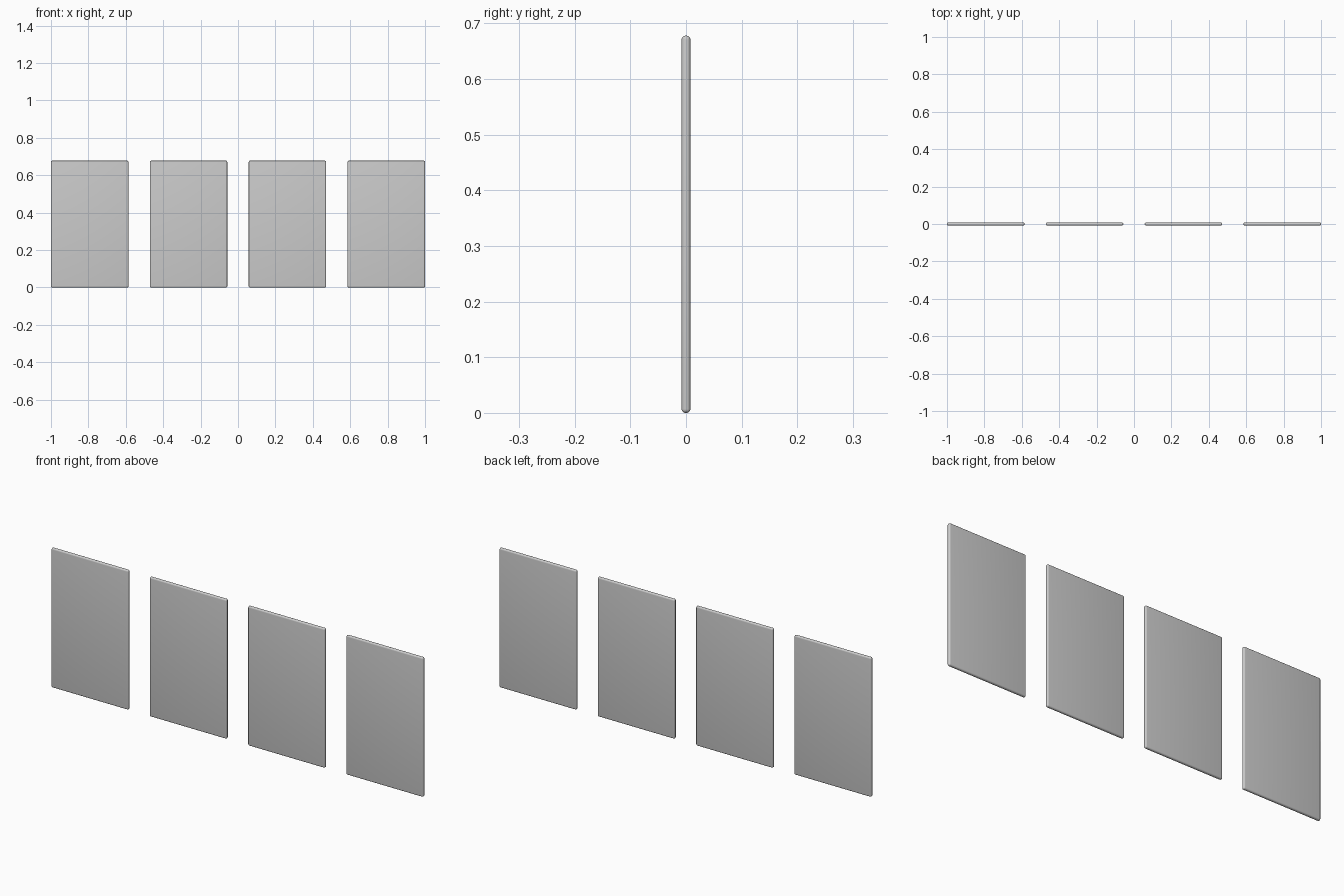
import bpy

if "Cube" in bpy.data.objects:
    bpy.data.objects.remove(bpy.data.objects["Cube"])

WIDTH, THICK, HEIGHT = 0.414, 0.016, 0.678
PITCH = (2 - WIDTH) / 3


def panel(index):
    # Thin upright slab with softly rounded edges
    x = -1 + WIDTH / 2 + index * PITCH
    bpy.ops.mesh.primitive_cube_add(size=1, location=(x, 0, HEIGHT / 2))
    ob = bpy.context.object
    ob.name = f"panel_{index + 1}"
    ob.scale = (WIDTH, THICK, HEIGHT)
    bpy.ops.object.transform_apply(location=False, rotation=False, scale=True)
    bevel = ob.modifiers.new("rounded_edges", 'BEVEL')
    bevel.width = 0.007
    bevel.segments = 5
    bevel.limit_method = 'NONE'
    bpy.ops.object.modifier_apply(modifier=bevel.name)
    bpy.ops.object.shade_smooth_by_angle()


# Row of four identical panels
for i in range(4):
    panel(i)
